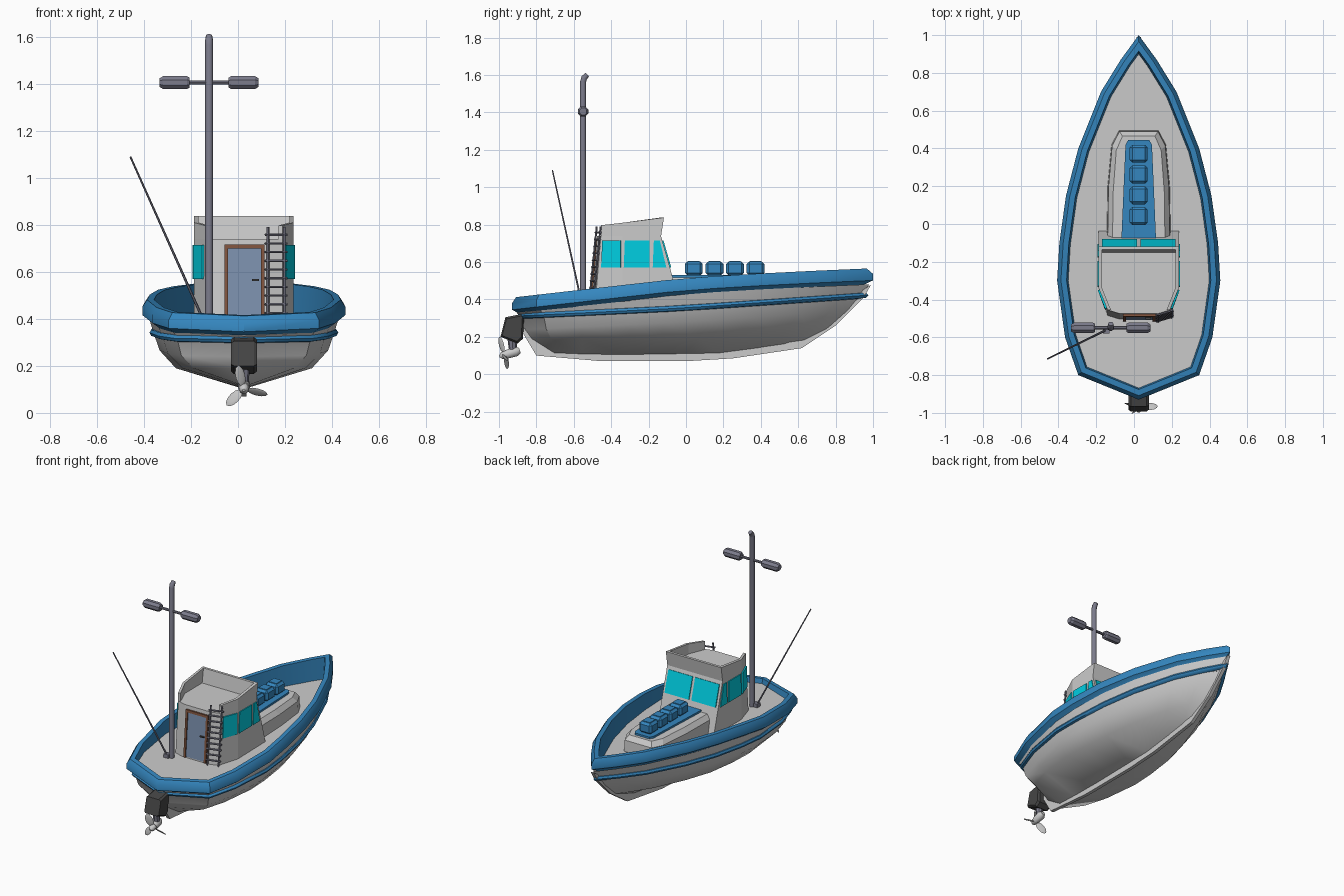
import bpy, bmesh, math
from mathutils import Vector, Matrix

if "Cube" in bpy.data.objects:
    bpy.data.objects.remove(bpy.data.objects["Cube"])

CX = 0.025  # hull centre line


def mat(name, r, g, b):
    m = bpy.data.materials.new(name)
    m.diffuse_color = (r, g, b, 1)
    m.use_nodes = True
    m.node_tree.nodes["Principled BSDF"].inputs["Base Color"].default_value = m.diffuse_color
    return m


BLUE = mat("blue", 0.035, 0.24, 0.52)
GLASS = mat("glass", 0.0, 0.62, 0.76)
BROWN = mat("brown", 0.22, 0.09, 0.05)
DOOR = mat("door_blue", 0.2, 0.28, 0.42)
STEEL = mat("steel", 0.2, 0.2, 0.26)
DARK = mat("dark", 0.06, 0.06, 0.06)


def finish(name, bm, m=None, smooth=0):
    bmesh.ops.remove_doubles(bm, verts=bm.verts, dist=1e-5)
    bmesh.ops.recalc_face_normals(bm, faces=bm.faces)
    me = bpy.data.meshes.new(name)
    bm.to_mesh(me)
    bm.free()
    ob = bpy.data.objects.new(name, me)
    ob.location.x = CX
    bpy.context.collection.objects.link(ob)
    if m:
        me.materials.append(m)
    if smooth:
        bpy.ops.object.select_all(action='DESELECT')
        ob.select_set(True)
        bpy.context.view_layer.objects.active = ob
        bpy.ops.object.shade_smooth_by_angle(angle=math.radians(smooth))
    return ob


def loft(name, rings, m=None, smooth=0, caps=True, wrap=False):
    bm = bmesh.new()
    vs = [[bm.verts.new(p) for p in r] for r in rings]
    n = len(rings[0])
    for a, b in zip(vs, vs[1:] + ([vs[0]] if wrap else [])):
        for i in range(n):
            j = (i + 1) % n
            bm.faces.new((a[i], a[j], b[j], b[i]))
    if caps and not wrap:
        bm.faces.new(vs[0])
        bm.faces.new(vs[-1])
    return finish(name, bm, m, smooth)


def tube(name, pts, radii, sides, m=None, smooth=0, spin=0.0):
    pts = [Vector(p) for p in pts]
    rings = []
    for i, p in enumerate(pts):
        d = pts[min(i + 1, len(pts) - 1)] - pts[max(i - 1, 0)]
        q = d.to_track_quat('Z', 'Y')
        angs = [spin + 2 * math.pi * k / sides for k in range(sides)]
        rings.append([p + q @ Vector((math.cos(a), math.sin(a), 0)) * radii[i] for a in angs])
    return loft(name, rings, m, smooth)


def panel(name, pts, t, m=None):
    pts = [Vector(p) for p in pts]
    n = (pts[1] - pts[0]).cross(pts[2] - pts[0]).normalized() * t / 2
    return loft(name, [[p - n for p in pts], [p + n for p in pts]], m)


def box(name, c, size, m=None, bevel=0):
    bm = bmesh.new()
    bmesh.ops.create_cube(bm, size=1, matrix=Matrix.Translation(c) @ Matrix.Diagonal((*size, 1)))
    if bevel:
        bmesh.ops.bevel(bm, geom=bm.edges[:], offset=bevel, segments=1, affect='EDGES')
    return finish(name, bm, m)


def interp(table):
    def f(y):
        for (a, u), (b, v) in zip(table, table[1:]):
            if y <= b:
                break
        return u + (v - u) * (y - a) / (b - a)
    return f


def inset(loop, o):
    out = []
    for i, p in enumerate(loop):
        d1, d2 = (p - loop[i - 1]).normalized(), (loop[(i + 1) % len(loop)] - p).normalized()
        n1, n2 = Vector((-d1.y, d1.x)), Vector((-d2.y, d2.x))
        out.append(p + (n1 + n2) * o / (1 + n1.dot(n2)))
    return out


# Plan outline of the boat, stern to bow
half = [(0, -.93), (.32, -.80), (.39, -.6), (.432, -.3), (.42, -.1), (.385, .15),
        (.32, .4), (.2, .7), (.095, .87), (0, 1.0)]
outline = [Vector(p) for p in half] + [Vector((-x, y)) for x, y in half[-2:0:-1]]
rail_z = interp([(-.93, .41), (-.4, .47), (0, .515), (.5, .545), (1, .567)])
strip_z = interp([(-.93, .31), (0, .355), (1, .425)])
keel_z = interp([(-.93, .12), (-.45, .1), (.2, .11), (.62, .17), (1, .25)])


def deck_z(y):
    return .40 + .018 * y


def row(f, ys, yb):
    return [Vector((p.x * f, ys + (p.y + .93) / 1.93 * (yb - ys))) for p in outline]


def lift(loop, zf):
    return [(p.x, p.y, zf(p.y)) for p in loop]


# Hull shell
strip_row = row(.89, -.885, .945)
loft("hull", [
    lift(row(.85, -.88, .93), lambda y: deck_z(y) - .02),
    lift(row(.93, -.905, .98), lambda y: rail_z(y) - .085),
    lift(strip_row, strip_z),
    lift(row(.83, -.865, .88), lambda y: strip_z(y) - .075),
    lift(row(.67, -.83, .77), lambda y: .19 + max(0, y) * .07),
    lift(row(0, -.80, .62), keel_z)], smooth=35)

# Keel and stem fin
keel = [(-.89, .25), (-.80, .10), (-.45, .07), (0, .07), (.25, .085), (.62, .14), (.8, .26),
        (.95, .41), (.99, .48), (.9, .42), (.6, .25), (-.7, .22)]
loft("keel", [[(s * .012, y, z) for y, z in keel] for s in (-1, 1)])

# Blue gunwale, rub strip and the deck
sec = [(.035, -.09), (0, -.065), (0, -.03), (.02, 0), (.05, 0)]
rings = [lift(inset(outline, o), lambda y, d=d: rail_z(y) + d) for o, d in sec]
rings.append(lift(inset(outline, .06), lambda y: deck_z(y) - .015))
loft("gunwale", rings, BLUE, smooth=35, wrap=True)
sec = [(.01, -.017), (-.01, -.013), (-.017, 0), (-.01, .013), (.01, .017)]
loft("rub_strip", [lift(inset(strip_row, o), lambda y, d=d: strip_z(y) + d) for o, d in sec],
     BLUE, smooth=50, wrap=True)
deck = inset(outline, .055)
loft("deck", [lift(deck, lambda y: deck_z(y) - .012), lift(deck, deck_z)])


# Cabin body with raked windscreen
def sym(pts):
    return [(x, y) for x, y in pts] + [(-x, y) for x, y in reversed(pts)]


low = sym([(.10, -.505), (.165, -.485), (.212, -.34), (.212, -.032)])
high = sym([(.10, -.475), (.165, -.455), (.212, -.34), (.212, -.134)])
loft("cabin", [[(x, y, .38) for x, y in low], [(x, y, .74) for x, y in high]])

# Roof parapet, open at the rear
path = [(.165, -.455, .797), (.212, -.34, .81), (.212, -.134, .838)]
bm = bmesh.new()
prev = None
for sgn, pts in ((1, path), (-1, path[::-1])):
    for x, y, z in pts:
        i = .018
        yf = y + (.016 if y > -.2 else 0)
        yi = y - i if y > -.2 else y
        sec = [(x, y, .735), (x, yf, z), (x - i, yi + (yf - y), z), (x - i, yi, .735)]
        cur = [bm.verts.new((sgn * a, b, c)) for a, b, c in sec]
        if prev:
            for k in range(4):
                bm.faces.new((prev[k], prev[k - 1], cur[k - 1], cur[k]))
        else:
            bm.faces.new(cur)
        prev = cur
bm.faces.new(prev)
finish("parapet", bm)


# Side windows and two windscreen panes
def front_y(z):
    return -.07 - .29 * (z - .52)


for s, side in ((1, "right"), (-1, "left")):
    z0, z1 = .57, .715
    for k, (ya, xa, yb, xb, yt) in enumerate([(-.452, .173, -.348, .211, -.348),
                                              (-.333, .212, -.195, .212, -.195),
                                              (-.178, .212, -.105, .212, -.14)]):
        panel(f"window_{side}_{k}", [(s * xa, ya, z0), (s * xb, yb, z0), (s * xb, yt, z1),
                                     (s * xa, ya + .006, z1)], .012, GLASS)
    panel(f"windscreen_{side}", [(s * x, front_y(z), z) for x, z in
                                 ((.01, z0), (.195, z0), (.195, z1), (.01, z1))], .012, GLASS)


# Door with frame and handle on the leaning rear wall
def rear_y(z):
    return -.505 + .03 * (z - .38) / .36


def rear_panel(name, x0, x1, z0, z1, t, m):
    panel(name, [(x, rear_y(z), z) for x, z in ((x0, z0), (x1, z0), (x1, z1), (x0, z1))], t, m)


rear_panel("door", -.07, .075, .40, .70, .012, DOOR)
rear_panel("door_frame_top", -.083, .088, .698, .715, .026, BROWN)
rear_panel("door_frame_left", -.083, -.068, .395, .70, .026, BROWN)
rear_panel("door_frame_right", .073, .088, .395, .70, .026, BROWN)
box("door_handle", (.05, rear_y(.565) - .01, .565), (.03, .012, .008), DARK)


# Ladder beside the door
def ladder(x, z):
    return (x, -.518 + .30 * (x - .1) + .04 * (z - .39) / .4, z)


for x in (.102, .172):
    tube("ladder_rail", [ladder(x, .39), ladder(x, .79)], [.006] * 2, 6, STEEL)
for k in range(10):
    z = .425 + k * .037
    tube("ladder_rung", [ladder(.09, z), ladder(.184, z)], [.0055] * 2, 6, STEEL)

# Fore trunk, blue mat and crates
trunk = [(.17, -.1), (.165, .2), (.145, .42), (.105, .495)]
loft("trunk", [[(x * f, y - d, z) for x, y in sym(trunk)]
               for f, d, z in ((1, 0, .39), (.97, .005, .485), (.82, .03, .517))])
pad = sym([(.092, -.09), (.07, .42), (.055, .445)])
loft("mat", [[(x, y, z) for x, y in pad] for z in (.505, .53)], BLUE)
for k in range(4):
    y = .042 + .11 * k
    box(f"crate_{k}", (0, y, .566), (.095, .095, .075), BLUE, bevel=.014)
    box(f"crate_lid_{k}", (0, y, .601), (.06, .06, .012), BLUE)

# Mast with bent tip, lamps and whip antenna
MX, MY = -.148, -.55
tube("mast", [(MX, MY, .38), (MX, MY, 1.565), (MX, MY + .006, 1.585), (MX, MY + .022, 1.603)],
     [.017, .017, .017, .014], 10, STEEL, 40)
tube("lamp_bar", [(MX - .13, MY, 1.405), (MX + .13, MY, 1.405)], [.009] * 2, 8, STEEL, 40)
for s in (-1, 1):
    tube("lamp", [(MX + s * d, MY, 1.405) for d in (.083, .095, .195, .21)],
         [.023, .03, .03, .02], 8, STEEL, spin=math.pi / 8)
tube("antenna", [(-.17, -.56, .39), (-.483, -.714, 1.09)], [.006, .004], 6, STEEL)
box("antenna_base", (-.172, -.562, .4), (.035, .035, .03), STEEL)

# Outboard motor: tapered cowl, leg, gear housing and propeller
cowl = [(-.965, .305), (-.865, .325), (-.872, .19), (-.9, .165), (-.992, .2)]
loft("motor_cowl", [[(s * w, -.93 + (y + .93) * f, .245 + (z - .245) * f) for y, z in cowl]
                    for s, w, f in ((-1, .055, .85), (-1, .042, 1), (1, .042, 1), (1, .055, .85))], DARK)
tube("motor_leg", [(0, -.93, .2), (0, -.925, .12)], [.026, .02], 8, STEEL)
axis = Vector((0, -.96, -.28)).normalized()
hub = Vector((0, -.965, .105))
tube("gear_housing", [hub - axis * .08, hub - axis * .06, hub - axis * .005], [.015, .027, .025], 10, None, 40)
tube("propeller_hub", [hub - axis * .01, hub + axis * .02, hub + axis * .034], [.022, .02, .006], 10, None, 40)
base = axis.to_track_quat('Z', 'X').to_matrix().to_4x4()
for k in range(3):
    bm = bmesh.new()
    m = (Matrix.Translation(hub + axis * .006) @ base @ Matrix.Rotation(math.radians(15 + 120 * k), 4, 'Z')
         @ Matrix.Translation((.058, 0, 0)) @ Matrix.Rotation(math.radians(35), 4, 'X')
         @ Matrix.Diagonal((.046, .024, .004, 1)))
    bmesh.ops.create_uvsphere(bm, u_segments=12, v_segments=6, radius=1, matrix=m)
    finish(f"propeller_blade_{k}", bm, None, 40)
